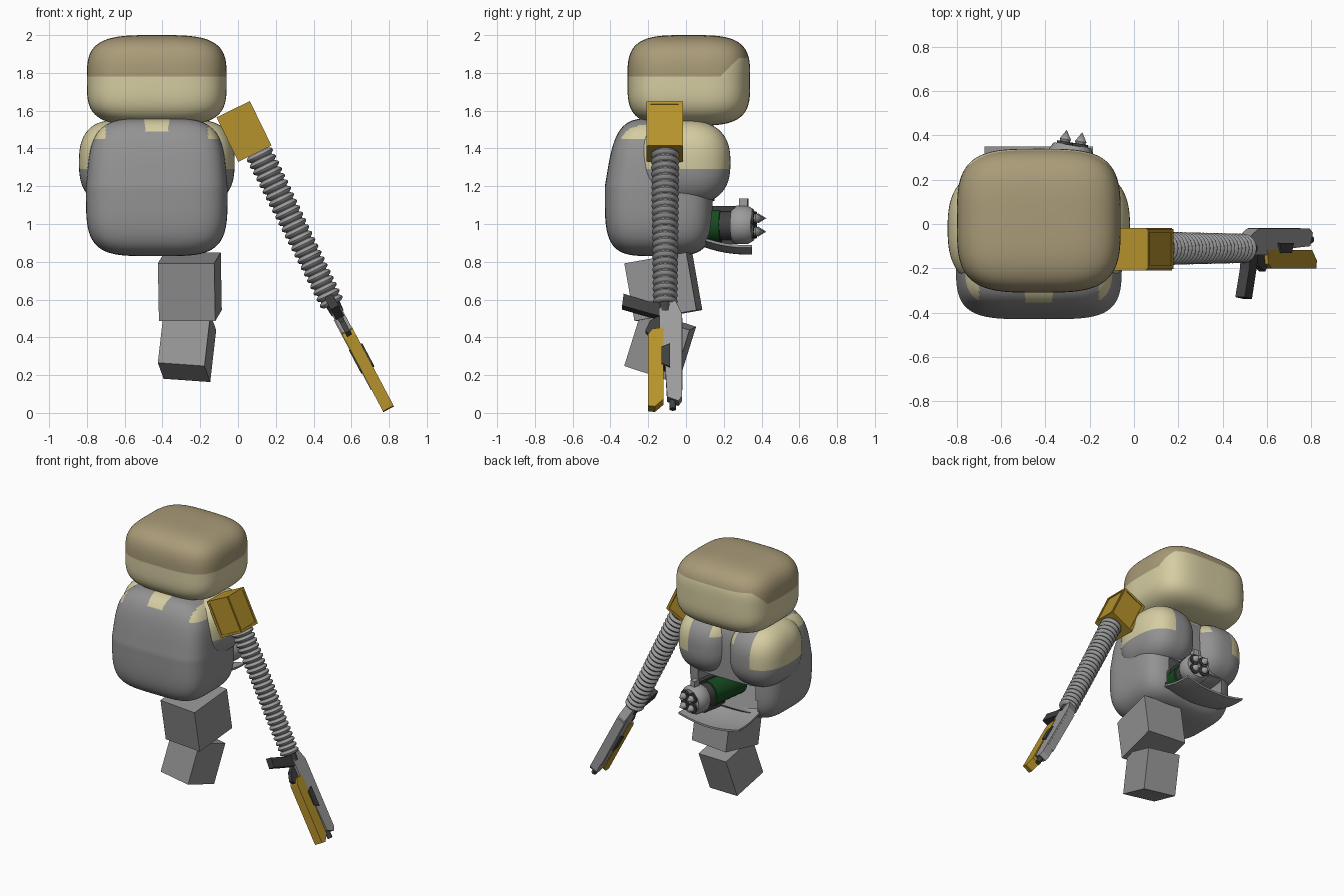
import bpy, bmesh, math
from mathutils import Matrix, Vector

cube = bpy.data.objects.get("Cube")
if cube:
    bpy.data.objects.remove(cube, do_unlink=True)


def material(name, r, g, b):
    m = bpy.data.materials.new(name)
    m.use_nodes = True
    m.diffuse_color = (r, g, b, 1)
    m.node_tree.nodes["Principled BSDF"].inputs["Base Color"].default_value = (r, g, b, 1)
    return m


SKIN = material("pale skin", .67, .61, .36)
HAIR = material("tan hair", .40, .33, .19)
GREY = material("shirt grey", .29, .29, .29)
STEEL = material("steel", .33, .33, .33)
GOLD = material("gold", .47, .29, .025)
DARK = material("dark metal", .05, .05, .05)
GREEN = material("deep green", .008, .07, .014)


def finish(name, bm, mats, matrix=None, smooth=None):
    bmesh.ops.recalc_face_normals(bm, faces=bm.faces)
    me = bpy.data.meshes.new(name)
    bm.to_mesh(me)
    bm.free()
    for m in mats:
        me.materials.append(m)
    ob = bpy.data.objects.new(name, me)
    bpy.context.collection.objects.link(ob)
    if matrix:
        ob.matrix_world = matrix
    if smooth:
        bpy.ops.object.select_all(action="DESELECT")
        bpy.context.view_layer.objects.active = ob
        ob.select_set(True)
        bpy.ops.object.shade_smooth_by_angle(angle=math.radians(smooth))
    return ob


def frame(loc, rx=0, ry=0, rz=0):
    m = Matrix.Translation(loc)
    for a, ax in ((rz, "Z"), (ry, "Y"), (rx, "X")):
        m = m @ Matrix.Rotation(math.radians(a), 4, ax)
    return m


def blob(name, centre, half, power, mats, rule, cuts=(), shape=None):
    """Rounded box; rule picks a material, cuts are level lines for it."""
    bm = bmesh.new()
    bmesh.ops.create_cube(bm, size=2)
    bmesh.ops.subdivide_edges(bm, edges=bm.edges, cuts=39, use_grid_fill=True)
    for v in bm.verts:
        v.co /= sum(abs(c) ** power for c in v.co) ** (1 / power)
        if shape:
            shape(v.co)
        v.co = Vector(c + h * k for c, h, k in zip(centre, half, v.co))
    for point, normal in cuts:
        bmesh.ops.bisect_plane(bm, geom=bm.verts[:] + bm.edges[:] + bm.faces[:],
                               plane_co=point, plane_no=normal)
    for f in bm.faces:
        f.material_index = int(rule(f.calc_center_median()))
    return finish(name, bm, mats, smooth=50)


def box(name, size, mat, matrix):
    bm = bmesh.new()
    bmesh.ops.create_cube(bm, size=1, matrix=Matrix.Diagonal((*size, 1)))
    return finish(name, bm, [mat], matrix)


def lathe(name, profile, mat, matrix, segs=24):
    bm = bmesh.new()
    vs = [bm.verts.new((r, 0, z)) for r, z in profile]
    es = [bm.edges.new(p) for p in zip(vs, vs[1:])]
    bmesh.ops.spin(bm, geom=vs + es, cent=(0, 0, 0), axis=(0, 0, 1),
                   angle=math.tau, steps=segs, use_merge=True)
    bmesh.ops.remove_doubles(bm, verts=bm.verts, dist=1e-5)
    return finish(name, bm, [mat], matrix, smooth=35)


def prism(name, outline, low, high, mat, matrix):
    """Side outline of (y, distance along the barrel), thickened across x."""
    bm = bmesh.new()
    face = bm.faces.new([bm.verts.new((low, y, -t)) for y, t in outline])
    ext = bmesh.ops.extrude_face_region(bm, geom=[face])["geom"]
    bmesh.ops.translate(bm, vec=(high - low, 0, 0),
                        verts=[g for g in ext if isinstance(g, bmesh.types.BMVert)])
    return finish(name, bm, [mat], matrix)


MID = -.43  # centre line of the body


# Head with hair cap, higher over the face side
def head_shape(c):
    if c.z < 0:
        c.z -= .17 * max(0, c.y)
    c.y *= 1 - .07 * max(0, c.z)


blob("head", (MID, .015, 1.76), (.37, .325, .24), 3.6, [SKIN, HAIR],
     lambda p: p.z > 1.78 + .1 * min(1, max(0, (p.y - .18) / .1)),
     cuts=[((0, 0, 1.78), (0, 0, 1)), ((0, 0, 1.88), (0, 0, 1)),
           ((0, .18, 1.78), (0, -1, 1))])


# Torso with an open belly compartment
def torso_shape(c):
    if abs(c.x) < .62 and -.78 < c.z < -.2 and c.y > 0:
        c.y = -.3
    elif c.y < 0:
        c.y *= 1 - .2 * max(0, c.z)
    c.x *= 1 - .08 * max(0, c.z)


blob("torso", (MID, -.14, 1.195), (.375, .29, .365), 4.2, [GREY, SKIN],
     lambda p: (p.z > 1.49 and abs(p.x - MID) < .06) or (p.z > 1.45 and abs(p.x - MID) > .27),
     cuts=[((0, 0, 1.49), (0, 0, 1)), ((0, 0, 1.45), (0, 0, 1))], shape=torso_shape)

# Chest and shoulder masses, bare outside the shirt straps
for side, label in ((-1, "right"), (1, "left")):
    blob(label + "_chest", (MID + side * .207, -.02, 1.325), (.205, .255, .225), 2.6,
         [GREY, SKIN],
         lambda p: (p.z > 1.29 and side * (p.x - MID) > .25)
         or (p.z > 1.42 and side * (p.x - MID) < .1),
         cuts=[((0, 0, 1.29), (0, 0, 1)), ((0, 0, 1.42), (0, 0, 1)),
               ((MID + side * .25, 0, 0), (1, 0, 0)), ((MID + side * .1, 0, 0), (1, 0, 0))])

# Leg blocks
box("thigh", (.3, .335, .31), GREY, frame((-.255, -.12, .668), 10, 0, -6))
box("shin", (.25, .275, .29), GREY, frame((-.27, -.137, .352), -18, 4, -8))

# Belly hatch, a curved panel hanging open
bm = bmesh.new()
bmesh.ops.create_grid(bm, x_segments=16, y_segments=6, size=.5)
for v in bm.verts:
    x, y = v.co.x * .49, v.co.y
    v.co = (MID + x, .21 + y * .28, .838 + .6 * x * x + .06 * (y - .4) ** 2)
ext = bmesh.ops.extrude_face_region(bm, geom=bm.faces[:])["geom"]
bmesh.ops.translate(bm, vec=(0, 0, .014), verts=[g for g in ext if isinstance(g, bmesh.types.BMVert)])
finish("belly_hatch", bm, [STEEL], smooth=35)

# Rotary device in the belly; its own z runs outward
device = frame((-.335, 0, .995), -90, 0, -9)
lathe("device_green_core", [(0, -.1), (.088, -.1), (.092, .19), (0, .19)], GREEN, device)
lathe("device_neck", [(0, .18), (.08, .18), (.08, .26), (0, .26)], DARK, device)
lathe("device_drum", [(0, .25), (.09, .25), (.102, .27), (.102, .33), (.085, .36), (0, .36)],
      STEEL, device)
for i in range(4):
    a = math.radians(45 + 90 * i)
    spot = device @ Matrix.Translation((.05 * math.cos(a), .05 * math.sin(a), .36))
    lathe(f"barrel_ring_{i}", [(.02, 0), (.036, 0), (.036, .012), (.02, .012), (.02, 0)],
          DARK, spot, 16)
    lathe(f"barrel_spike_{i}", [(0, 0), (.016, 0), (.026, .022), (0, .065)], STEEL, spot, 12)
for i, (a, r) in enumerate(((20, .092), (200, .092))):
    a = math.radians(a)
    box(f"device_rail_{i}", (.035, .03, .2), DARK,
        device @ Matrix.Translation((r * math.sin(a), -r * math.cos(a), .17)))
box("device_sight", (.04, .05, .045), STEEL, device @ Matrix.Translation((0, -.115, .31)))

# Shoulder block with raised frames
shoulder = frame((.032, -.113, 1.49), 0, -26)
W, D, H, B = .184, .18, .262, .016
box("shoulder_block", (W, D, H), GOLD, shoulder)
for s in (-1, 1):
    for axis in (0, 1):
        span, depth = (D, W) if axis == 0 else (W, D)
        for k in (-1, 1):
            for upright in (True, False):
                along = k * (span - B) / 2 if upright else 0
                up = 0 if upright else k * (H - B) / 2
                size = (B, H) if upright else (span, B)
                out = s * (depth / 2 + .003)
                loc = (out, along, up) if axis == 0 else (along, out, up)
                dims = (.006, *size) if axis == 0 else (size[0], .006, size[1])
                box("shoulder_frame", dims, GOLD, shoulder @ Matrix.Translation(loc))

# Ribbed arm hose
ribs, length = 24, .9
profile = [(0, 0)]
for i in range(ribs):
    r, z, p = .076 - .01 * i / ribs, -length * i / ribs, length / ribs
    profile += [(r - .016, z), (r - .003, z - p * .25), (r, z - p * .45), (r - .003, z - p * .65),
                (r - .016, z - p * .9)]
profile.append((0, -length))
lathe("arm_hose", profile, STEEL, frame((.108, -.11, 1.38), 0, -26))

# Rifle, built along the arm
gun = frame((.50, 0, .58), 0, -28)
lathe("wrist", [(0, .06), (.045, .06), (.035, -.06), (0, -.06)], DARK,
      gun @ Matrix.Translation((0, -.11, 0)), 12)
prism("rifle_body", [(-.1, 0), (-.055, 0), (-.02, .08), (-.02, .57), (-.04, .6), (-.1, .575),
                     (-.115, .3), (-.14, .2), (-.14, .05)], -.03, .03, STEEL, gun)
prism("rifle_top_rail", [(-.045, .08), (-.018, .1), (-.018, .5), (-.045, .5)],
      -.036, .02, STEEL, gun)
prism("rifle_forestock", [(-.118, .16), (-.18, .17), (-.2, .2), (-.2, .63), (-.165, .635),
                          (-.118, .59)], -.032, .032, GOLD, gun)
prism("rifle_grip", [(-.12, .01), (-.2, .0), (-.33, -.045), (-.338, .025), (-.2, .07),
                     (-.13, .09)], -.024, .024, DARK, gun)
prism("trigger_guard", [(-.14, .08), (-.19, .11), (-.215, .17), (-.19, .2), (-.14, .2)],
      -.014, .014, DARK, gun)
prism("side_plate", [(-.085, .26), (-.13, .28), (-.13, .38), (-.085, .4)],
      -.04, .04, DARK, gun)
lathe("muzzle", [(0, -.55), (.018, -.55), (.018, -.635), (0, -.635)], DARK,
      gun @ Matrix.Translation((0, -.07, 0)), 12)
